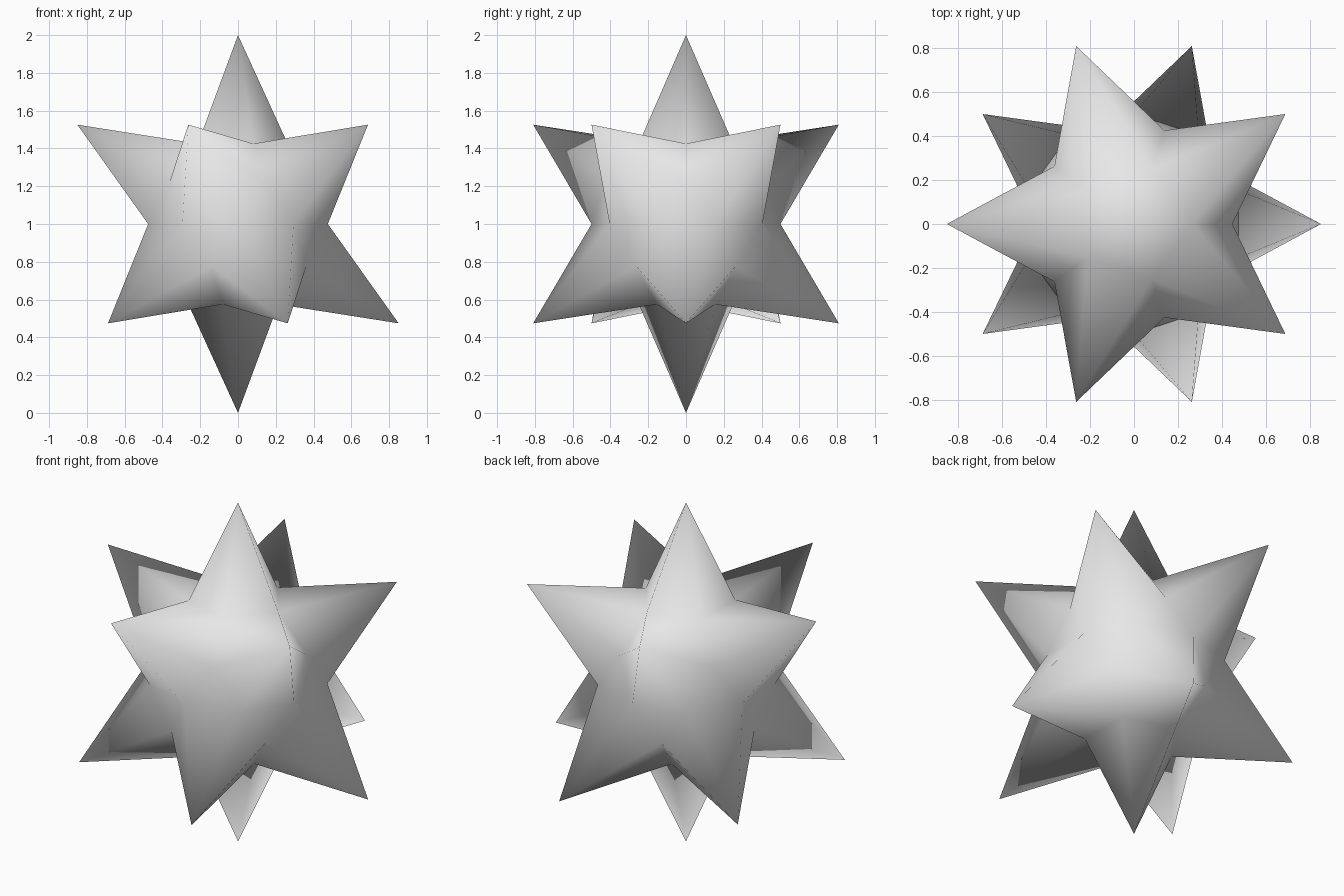
import bpy
import bmesh

cube = bpy.data.objects.get("Cube")
if cube:
    bpy.data.objects.remove(cube, do_unlink=True)

# Single plain colour
grey = bpy.data.materials.new("light_grey")
grey.use_nodes = True
colour = (0.8, 0.8, 0.8, 1)
grey.diffuse_color = colour
grey.node_tree.nodes["Principled BSDF"].inputs["Base Color"].default_value = colour

# Spiked star: an icosphere whose twelve tips stay out while the rest sinks in
bpy.ops.mesh.primitive_ico_sphere_add(subdivisions=2, radius=1, location=(0, 0, 1))
star = bpy.context.object
star.name = "spiked_star"
star.data.name = "spiked_star"
star.data.materials.append(grey)

bm = bmesh.new()
bm.from_mesh(star.data)
for v in bm.verts:
    height = abs(v.co.z)
    is_pole = height > 0.95
    is_ring_tip = 0.48 < height < 0.6
    v.co = v.co.normalized() * (1.0 if is_pole or is_ring_tip else 0.5)
for f in bm.faces:
    f.smooth = True
bm.to_mesh(star.data)
bm.free()
